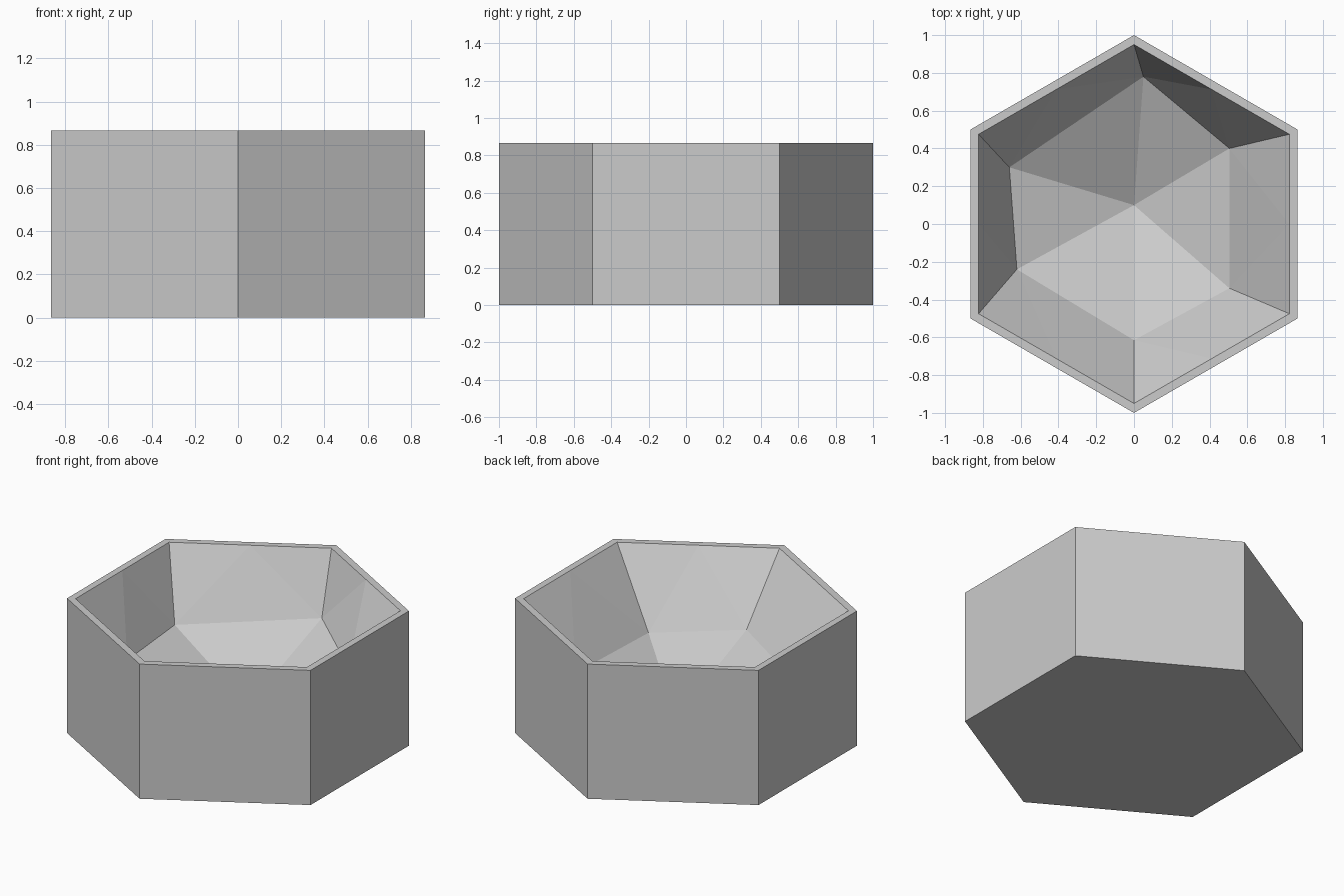
import bpy
import bmesh
from math import sin, cos, pi
from mathutils import Vector

cube = bpy.data.objects.get("Cube")
if cube:
    bpy.data.objects.remove(cube, do_unlink=True)

HEIGHT = 0.866
SIDES = 6


def make_material(name, colour):
    mat = bpy.data.materials.new(name)
    mat.use_nodes = True
    mat.diffuse_color = colour
    mat.node_tree.nodes["Principled BSDF"].inputs["Base Color"].default_value = colour
    return mat


def hexagon(radius, z):
    # corners run anticlockwise, starting at the back
    angles = [pi / 2 + i * 2 * pi / SIDES for i in range(SIDES)]
    return [Vector((radius * cos(a), radius * sin(a), z)) for a in angles]


bm = bmesh.new()


def add_ring(points):
    return [bm.verts.new(p) for p in points]


# Outer shell, rim and hollow corners
base = add_ring(hexagon(1.0, 0))
outer = add_ring(hexagon(1.0, HEIGHT))
inner_points = hexagon(0.95, HEIGHT)
inner = add_ring(inner_points)
middle = add_ring([(inner_points[i] + inner_points[(i + 1) % SIDES]) / 2
                   for i in range(SIDES)])

# Irregular foot of the hollow, and its lowest point
foot = add_ring([(0.05, 0.78, 0.495), (-0.66, 0.30, 0.445), (-0.62, -0.24, 0.435),
                 (0, -0.615, 0.47), (0.505, -0.34, 0.42), (0.505, 0.40, 0.445)])
pit = bm.verts.new((0, 0.10, 0.175))

bm.faces.new(base[::-1])
for i in range(SIDES):
    j = (i + 1) % SIDES
    # Outside wall and rim
    bm.faces.new((base[i], base[j], outer[j], outer[i]))
    bm.faces.new((outer[i], outer[j], inner[j], middle[i], inner[i]))
    # Faceted inside wall
    bm.faces.new((inner[i], middle[i], foot[i]))
    bm.faces.new((middle[i], foot[j], foot[i]))
    bm.faces.new((middle[i], inner[j], foot[j]))
    # Sloping floor
    bm.faces.new((foot[i], foot[j], pit))

bmesh.ops.recalc_face_normals(bm, faces=bm.faces[:])
mesh = bpy.data.meshes.new("hexagonal_basin")
bm.to_mesh(mesh)
bm.free()
mesh.materials.append(make_material("light grey", (0.6, 0.6, 0.6, 1)))
basin = bpy.data.objects.new("hexagonal_basin", mesh)
bpy.context.collection.objects.link(basin)
